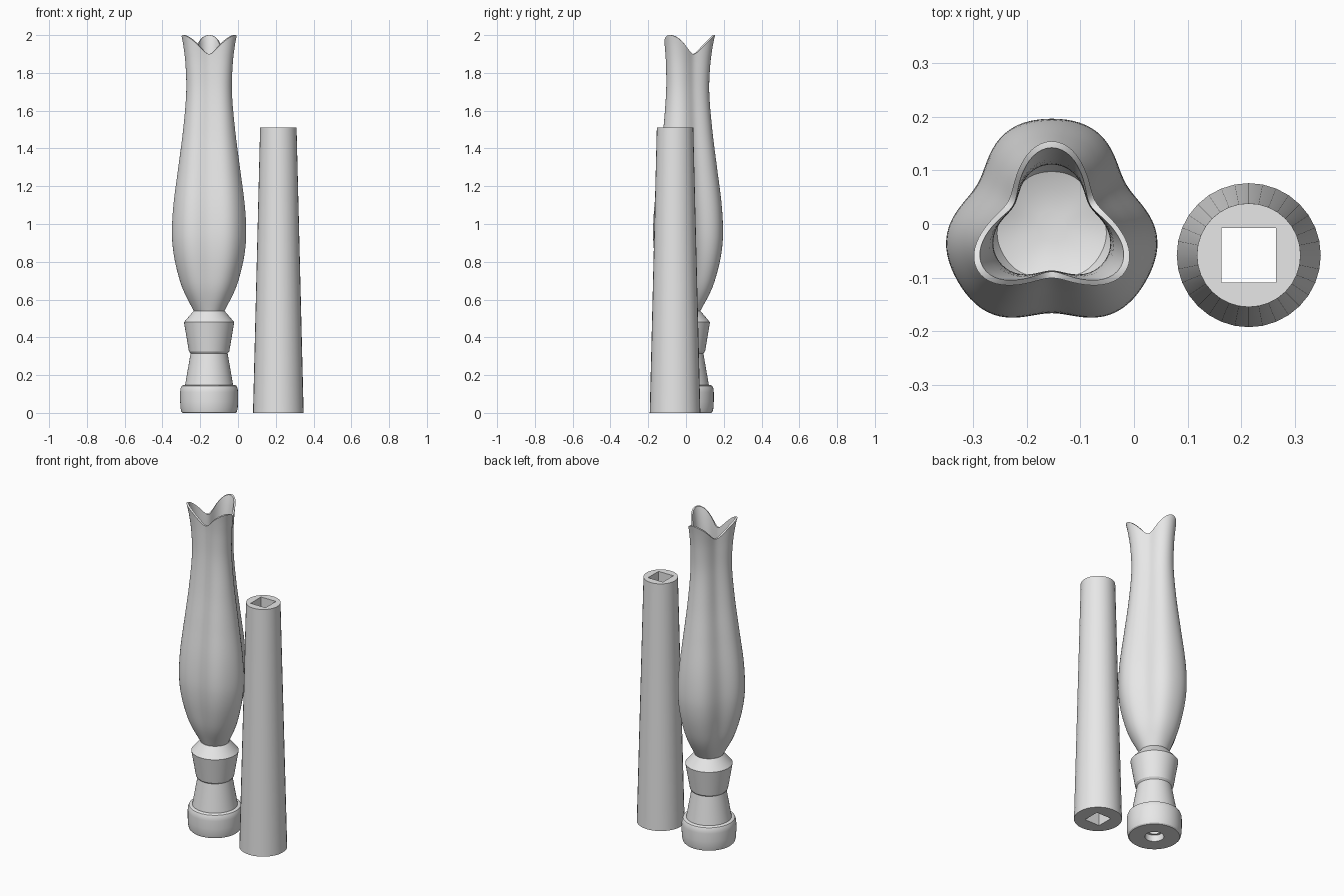
import bpy, bmesh, math

cube = bpy.data.objects.get("Cube")
if cube:
    bpy.data.objects.remove(cube, do_unlink=True)

grey = bpy.data.materials.new("plain grey")
grey.use_nodes = True
grey.diffuse_color = (0.8, 0.8, 0.8, 1)
grey.node_tree.nodes["Principled BSDF"].inputs["Base Color"].default_value = (0.8, 0.8, 0.8, 1)


def loft(name, rings, centre, closed=False):
    """Skin a list of point rings; closed joins the last ring to the first."""
    bm = bmesh.new()
    loops = [[bm.verts.new(p) for p in ring] for ring in rings]
    n = len(loops[0])
    pairs = list(zip(loops, loops[1:]))
    if closed:
        pairs.append((loops[-1], loops[0]))
    else:
        bm.faces.new(loops[0])
        bm.faces.new(loops[-1])
    for a, b in pairs:
        for i in range(n):
            j = (i + 1) % n
            bm.faces.new((a[i], a[j], b[j], b[i]))
    bmesh.ops.recalc_face_normals(bm, faces=bm.faces[:])
    mesh = bpy.data.meshes.new(name)
    bm.to_mesh(mesh)
    bm.free()
    mesh.materials.append(grey)
    obj = bpy.data.objects.new(name, mesh)
    obj.location = (centre[0], centre[1], 0)
    bpy.context.collection.objects.link(obj)
    bpy.ops.object.select_all(action='DESELECT')
    obj.select_set(True)
    bpy.context.view_layer.objects.active = obj
    bpy.ops.object.shade_smooth_by_angle(angle=math.radians(30))
    return obj


def angles(n):
    return [2 * math.pi * i / n for i in range(n)]


def circle(r, z, n):
    return [(r * math.cos(a), r * math.sin(a), z) for a in angles(n)]


def square(half, z, n):
    ring = []
    for a in angles(n):
        c, s = math.cos(a), math.sin(a)
        k = half / max(abs(c), abs(s))
        ring.append((c * k, s * k, z))
    return ring


# Fluted body: height, lobe radius, groove radius
BODY = [(0.54, 0.082, 0.080), (0.65, 0.140, 0.120), (0.75, 0.173, 0.141),
        (0.85, 0.194, 0.155), (0.95, 0.202, 0.160), (1.1, 0.195, 0.153),
        (1.3, 0.170, 0.131), (1.5, 0.145, 0.108), (1.7, 0.129, 0.094),
        (1.85, 0.135, 0.093), (1.95, 0.149, 0.097), (2.0, 0.160, 0.100)]


def profile(z, col):
    """Smooth curve through one column of the body table."""
    def slope(i):
        a, b = BODY[max(i - 1, 0)], BODY[min(i + 1, len(BODY) - 1)]
        return (b[col] - a[col]) / (b[0] - a[0])
    i = 0
    while i < len(BODY) - 2 and z > BODY[i + 1][0]:
        i += 1
    p, q = BODY[i], BODY[i + 1]
    h = q[0] - p[0]
    t = (z - p[0]) / h
    return ((2*t**3 - 3*t**2 + 1) * p[col] + (t**3 - 2*t**2 + t) * h * slope(i)
            + (3*t**2 - 2*t**3) * q[col] + (t**3 - t**2) * h * slope(i + 1))


def trefoil(level, inset=0.0, scale=1.0, drop=0.0):
    """Three-lobed ring whose upper levels bend into the scalloped rim."""
    ring = []
    for a in angles(96):
        wave = math.cos(3 * (a - math.pi / 2))
        rim = 1.95 + 0.05 * wave
        z = level if level < 1.5 else 1.5 + (level - 1.5) * (rim - 1.5) / 0.5
        lobe, groove = profile(z, 1), profile(z, 2)
        mean, swing = (lobe + groove) / 2, (lobe - groove) / 2
        fade = 0.26 * min(1, max(0, 2 - z))
        r = mean + swing * (wave + fade * (1 - math.cos(6 * (a - math.pi / 2))))
        r = (r - inset) * scale
        ring.append((r * math.cos(a), r * math.sin(a), z - drop))
    return ring


VASE = (-0.153, -0.006)
levels = [0.54 + (2 - 0.54) * i / 48 for i in range(49)]
outside = [trefoil(z) for z in levels]
lip = [trefoil(2.0, 0.005, drop=-0.0005)]
inside = [trefoil(z, 0.012) for z in reversed(levels[2:])]
floor = [trefoil(levels[2], 0.012, s, d) for s, d in ((0.7, 0.012), (0.3, 0.018))]
loft("fluted_vase_body", outside + lip + inside + floor, VASE)

# Turned foot, stem and collar, with a stepped socket underneath
FOOT = [(0.053, 0), (0.141, 0), (0.147, 0.006), (0.152, 0.03), (0.153, 0.06),
        (0.153, 0.11), (0.151, 0.13), (0.145, 0.143), (0.136, 0.148), (0.127, 0.148),
        (0.098, 0.315), (0.101, 0.319), (0.107, 0.326), (0.133, 0.48),
        (0.082, 0.54), (0.02, 0.54), (0.02, 0.2), (0.04, 0.2), (0.04, 0.04), (0.053, 0.04)]
loft("turned_foot", [circle(r, z, 64) for r, z in FOOT], VASE, closed=True)

# Tapered sleeve with a square bore right through
N = 32
loft("tapered_sleeve", [circle(0.134, 0, N), circle(0.0965, 1.51, N),
                        square(0.051, 1.51, N), square(0.051, 0, N)],
     (0.2135, -0.058), closed=True)
